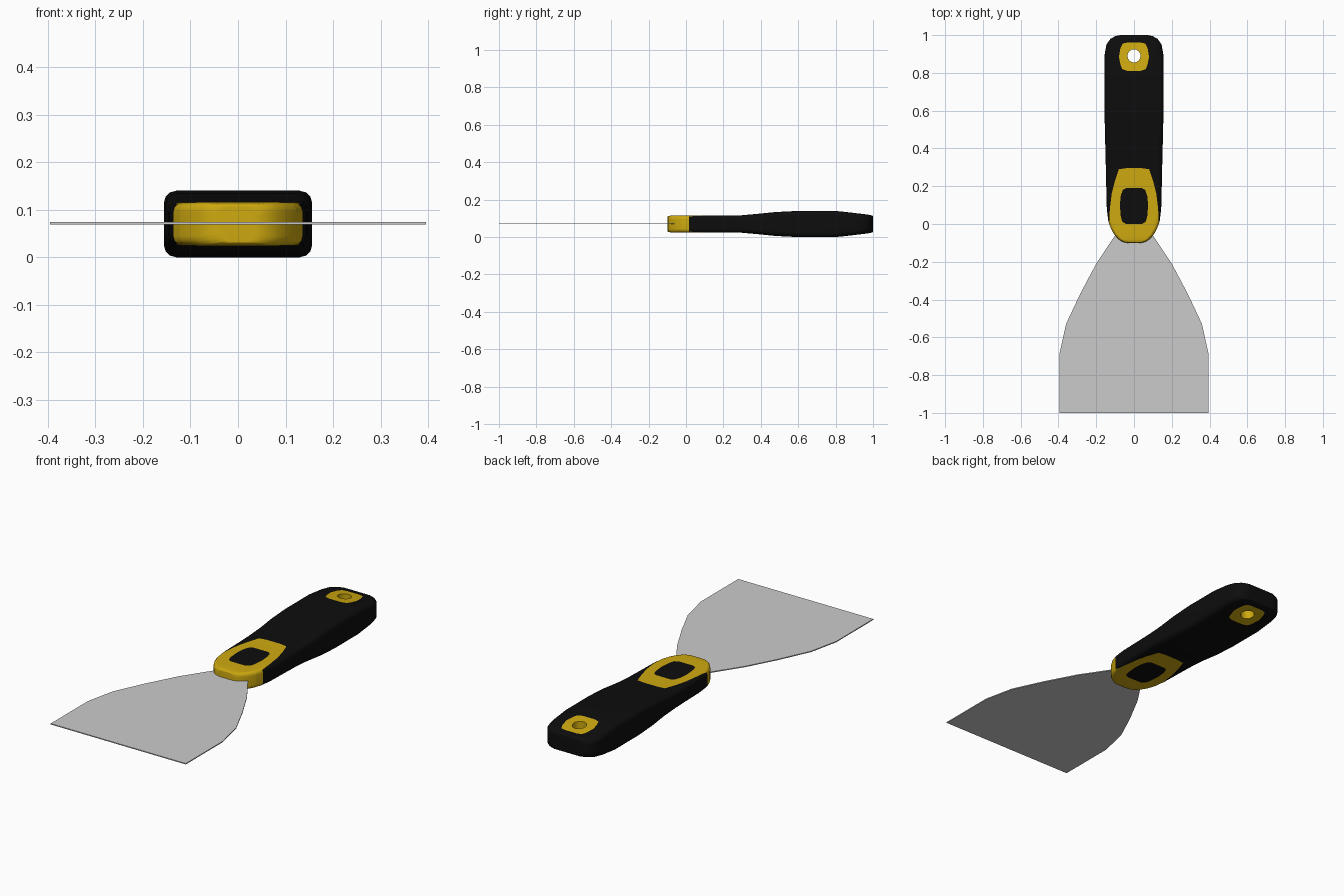
import bpy, bmesh
from math import sin, cos, pi, radians
from mathutils import Vector

if "Cube" in bpy.data.objects:
    bpy.data.objects.remove(bpy.data.objects["Cube"])

MID = 0.07  # height of the handle's centre plane


def material(name, rgb):
    m = bpy.data.materials.new(name)
    m.diffuse_color = (*rgb, 1)
    m.use_nodes = True
    m.node_tree.nodes["Principled BSDF"].inputs["Base Color"].default_value = m.diffuse_color
    return m


BLACK = material("black_rubber", (0.004, 0.004, 0.004))
YELLOW = material("yellow_plastic", (0.62, 0.40, 0.005))


def add_object(bm, name, mat=None):
    me = bpy.data.meshes.new(name)
    bm.to_mesh(me)
    ob = bpy.data.objects.new(name, me)
    bpy.context.collection.objects.link(ob)
    if mat:
        me.materials.append(mat)
    return ob


def mirrored(half):
    """Closed outline from its right half, listed from low y to high y."""
    return half + [(-x, y) for x, y in reversed(half) if x > 0]


def inside(p, poly):
    """True when p lies in a convex counter-clockwise outline."""
    return all((b[0] - a[0]) * (p.y - a[1]) - (b[1] - a[1]) * (p.x - a[0]) > 0
               for a, b in zip(poly, poly[1:] + poly[:1]))


def score(bm, poly):
    """Cut the outline vertically into the faces around it."""
    xs, ys = [p[0] for p in poly], [p[1] for p in poly]
    for a, b in zip(poly, poly[1:] + poly[:1]):
        faces = [f for f in bm.faces
                 if min(v.co.x for v in f.verts) < max(xs) and max(v.co.x for v in f.verts) > min(xs)
                 and min(v.co.y for v in f.verts) < max(ys) and max(v.co.y for v in f.verts) > min(ys)]
        geom = faces + list({e for f in faces for e in f.edges}) + list({v for f in faces for v in f.verts})
        bmesh.ops.bisect_plane(bm, geom=geom, dist=1e-5, plane_co=(a[0], a[1], 0),
                               plane_no=(b[1] - a[1], a[0] - b[0], 0))


# Handle body: rounded rectangles lofted along y (y, half width, half height)
SECTIONS = [(-0.1, 0.035, 0.037), (-0.095, 0.06, 0.042), (-0.08, 0.083, 0.045),
            (-0.055, 0.105, 0.045), (-0.025, 0.122, 0.045), (0.015, 0.136, 0.045),
            (0.08, 0.144, 0.045), (0.2, 0.147, 0.045), (0.29, 0.149, 0.046),
            (0.38, 0.151, 0.054), (0.48, 0.154, 0.064), (0.6, 0.156, 0.07),
            (0.8, 0.156, 0.07), (0.9, 0.155, 0.059), (0.95, 0.146, 0.053),
            (0.98, 0.125, 0.049), (0.994, 0.1, 0.046), (1.0, 0.075, 0.04)]


def ring(bm, y, w, h):
    r = 0.02 if y < 0.3 else 0.026
    verts = []
    for q, (sx, sz) in enumerate([(1, 1), (-1, 1), (-1, -1), (1, -1)]):
        for k in range(4):
            a = q * pi / 2 + k * pi / 6
            verts.append(bm.verts.new((sx * (w - r) + r * cos(a), y, MID + sz * (h - r) + r * sin(a))))
    return verts


bm = bmesh.new()
rings = [ring(bm, *s) for s in SECTIONS]
for a, b in zip(rings, rings[1:]):
    for i in range(len(a)):
        j = (i + 1) % len(a)
        bm.faces.new((a[i], a[j], b[j], b[i]))
bm.faces.new(rings[0])
bm.faces.new(rings[-1])

# Colour outlines seen from above
collar = mirrored([(0.118, -0.02), (0.13, 0.02), (0.128, 0.08), (0.118, 0.16), (0.102, 0.225),
                   (0.08, 0.29), (0.04, 0.296)])
pad = mirrored([(0.042, 0.0), (0.062, 0.012), (0.07, 0.04), (0.075, 0.1), (0.07, 0.15),
                (0.06, 0.18), (0.042, 0.19)])
trim = mirrored([(0.035, 0.811), (0.062, 0.82), (0.072, 0.845), (0.08, 0.885), (0.072, 0.93),
                 (0.06, 0.955), (0.035, 0.961)])
hole = [(0.035 * cos(k * pi / 8), 0.89 + 0.035 * sin(k * pi / 8)) for k in range(16)]
for outline in (collar, pad, trim, hole):
    score(bm, outline)

# Hanging hole: open both sides, then line it
bmesh.ops.delete(bm, geom=[f for f in bm.faces if inside(f.calc_center_median(), hole)], context='FACES')
bmesh.ops.bridge_loops(bm, edges=[e for e in bm.edges if e.is_boundary])
bmesh.ops.recalc_face_normals(bm, faces=bm.faces[:])


def part_of(f):
    c = f.calc_center_median()
    if inside(c, pad):
        return "thumb_pads"
    if c.y < 0.015 or inside(c, collar):
        return "collar"
    return "hang_hole_trim" if inside(c, trim) else "grip"


# Split the body into its coloured parts
for name, mat in (("grip", BLACK), ("collar", YELLOW), ("thumb_pads", BLACK), ("hang_hole_trim", YELLOW)):
    part = bm.copy()
    bmesh.ops.delete(part, geom=[f for f in part.faces if part_of(f) != name], context='FACES')
    ob = add_object(part, name, mat)
    part.free()
    bpy.ops.object.select_all(action='DESELECT')
    ob.select_set(True)
    bpy.context.view_layer.objects.active = ob
    bpy.ops.object.shade_smooth_by_angle(angle=radians(35))
    wn = ob.modifiers.new("weighted_normals", 'WEIGHTED_NORMAL')
    wn.keep_sharp = True
bm.free()

# Blade: thin flat plate running into the collar
bm = bmesh.new()
outline = mirrored([(0.395, -1.0), (0.395, -0.69), (0.36, -0.53), (0.285, -0.37), (0.2, -0.21),
                    (0.1, -0.06), (0.08, -0.02)])
plate = bm.faces.new([bm.verts.new((x, y, 0.069)) for x, y in outline])
top = bmesh.ops.extrude_face_region(bm, geom=[plate])
bmesh.ops.translate(bm, vec=Vector((0, 0, 0.005)),
                    verts=[v for v in top['geom'] if isinstance(v, bmesh.types.BMVert)])
bmesh.ops.recalc_face_normals(bm, faces=bm.faces[:])
add_object(bm, "blade")
bm.free()
